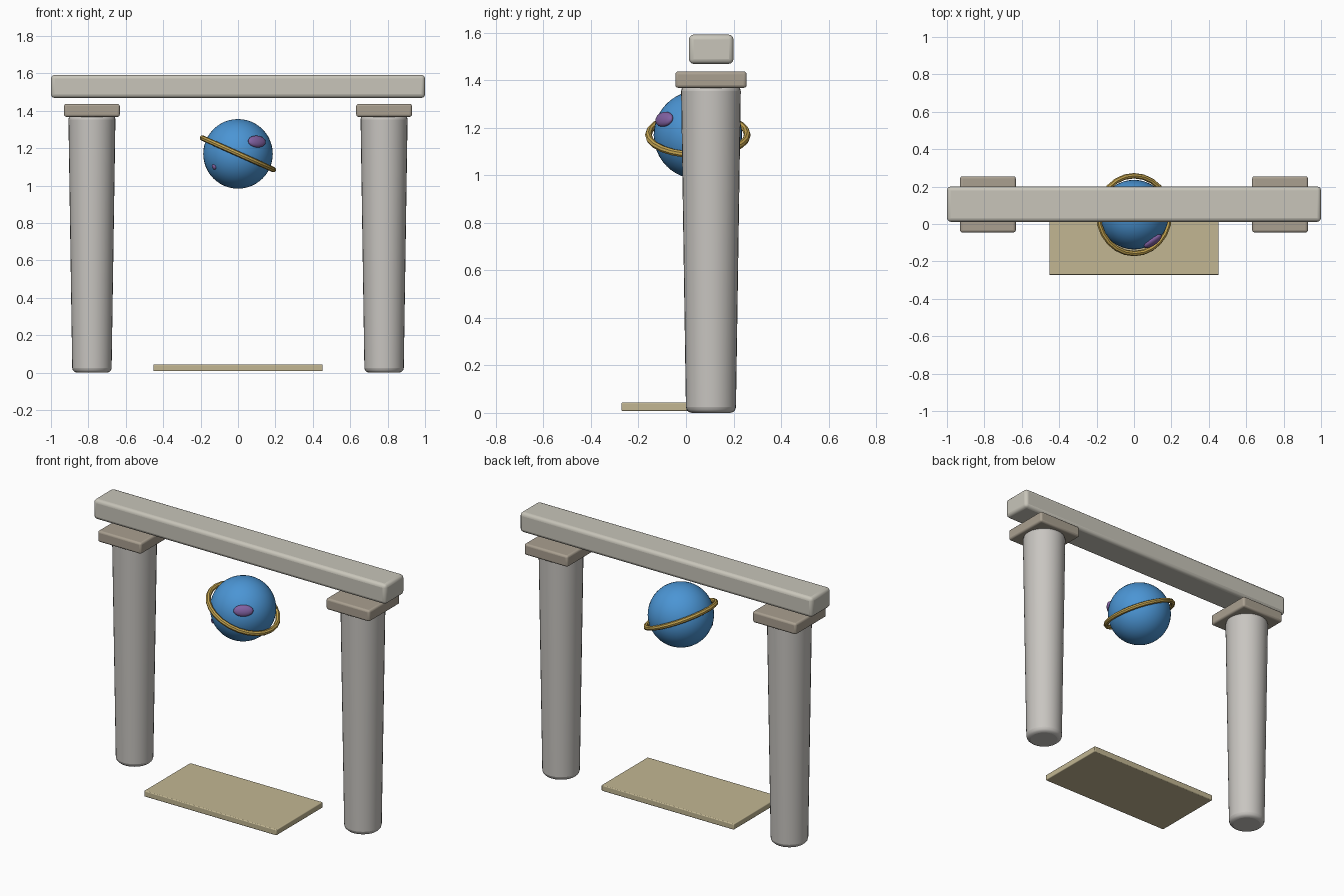
import bpy, math
from mathutils import Vector

if "Cube" in bpy.data.objects:
    bpy.data.objects.remove(bpy.data.objects["Cube"])


def material(name, rgb):
    m = bpy.data.materials.new(name)
    m.diffuse_color = (*rgb, 1)
    m.use_nodes = True
    m.node_tree.nodes["Principled BSDF"].inputs["Base Color"].default_value = m.diffuse_color
    return m


STONE = material("stone", (0.58, 0.56, 0.53))
CAP = material("cap_stone", (0.40, 0.35, 0.28))
BEAM = material("beam_stone", (0.58, 0.56, 0.49))
SAND = material("sand", (0.54, 0.47, 0.29))
BLUE = material("blue", (0.07, 0.30, 0.66))
GOLD = material("gold", (0.55, 0.37, 0.08))
PURPLE = material("purple", (0.22, 0.12, 0.36))


def finish(name, mat, bevel=0, segments=3):
    o = bpy.context.object
    o.name = name
    o.data.materials.append(mat)
    if bevel:
        b = o.modifiers.new("bevel", "BEVEL")
        b.width, b.segments, b.limit_method = bevel, segments, "ANGLE"
        b.angle_limit = math.radians(40)
    bpy.ops.object.shade_smooth_by_angle(angle=math.radians(40))
    return o


def box(name, mat, lo, hi, bevel):
    lo, hi = Vector(lo), Vector(hi)
    bpy.ops.mesh.primitive_cube_add(size=1, location=(lo + hi) / 2)
    bpy.context.object.scale = hi - lo
    bpy.ops.object.transform_apply(location=False, rotation=False, scale=True)
    return finish(name, mat, bevel)


# Tapered columns, wider at the top, each with a square cap
for side, x in (("left", -0.781), ("right", 0.781)):
    bpy.ops.mesh.primitive_cone_add(vertices=32, radius1=0.105, radius2=0.126,
                                    depth=1.38, location=(x, 0.105, 0.69))
    finish(side + "_column", STONE, 0.025)
    box(side + "_cap", CAP, (x - 0.149, -0.045, 1.368),
        (x + 0.149, 0.255, 1.437), 0.012)

# Lintel floating just above the caps
box("lintel", BEAM, (-1, 0.012, 1.469), (1, 0.2, 1.592), 0.02)

# Floor slab
box("floor_slab", SAND, (-0.453, -0.272, 0.008), (0.453, 0.18, 0.044), 0.005)

# Hanging globe
C = Vector((0, 0.05, 1.17))
R = 0.186
bpy.ops.mesh.primitive_uv_sphere_add(segments=40, ring_count=24, radius=R, location=C)
finish("globe", BLUE)

# Tilted ring around the globe
bpy.ops.mesh.primitive_torus_add(major_segments=24, minor_segments=8,
                                 major_radius=0.208, minor_radius=0.0145,
                                 location=C, rotation=(0, math.radians(24), 0))
finish("globe_ring", GOLD)

# Flattened spots lying on the globe surface
for name, direction, size in (
        ("large_spot", (0.10, -0.14, 0.065), (0.056, 0.033, 0.02)),
        ("small_spot", (-0.128, -0.115, -0.07), (0.014, 0.014, 0.008))):
    d = Vector(direction).normalized()
    bpy.ops.mesh.primitive_uv_sphere_add(segments=24, ring_count=12, radius=1,
                                         location=C + d * R)
    o = bpy.context.object
    o.scale = size
    o.rotation_euler = d.to_track_quat("Z", "Y").to_euler()
    finish(name, PURPLE)
